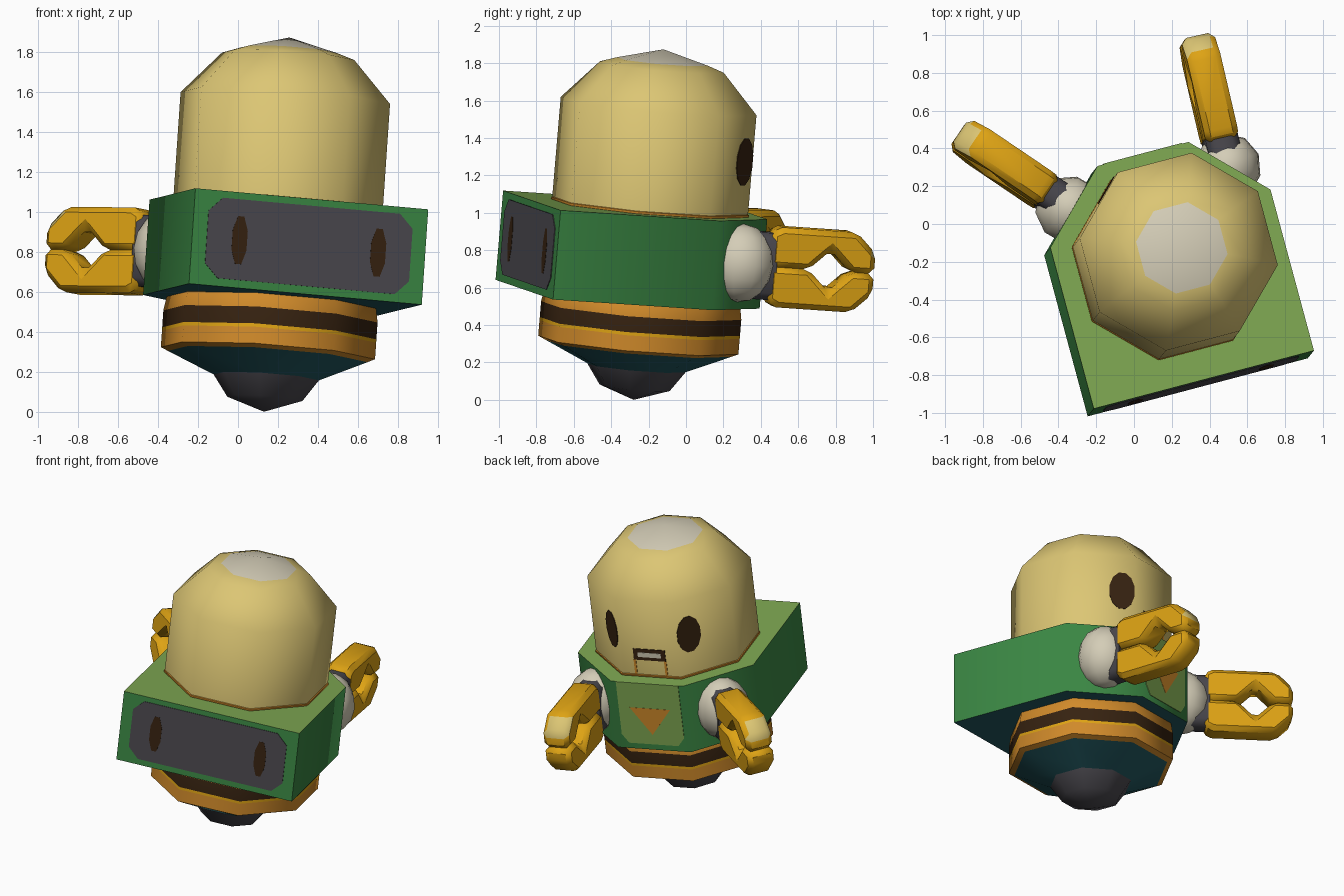
import bpy, bmesh
from math import radians, cos, sin, pi
from mathutils import Matrix, Vector

cube = bpy.data.objects.get("Cube")
if cube:
    bpy.data.objects.remove(cube, do_unlink=True)


# Materials
def material(name, rgb):
    lin = [((c / 255 + 0.055) / 1.055) ** 2.4 for c in rgb] + [1]
    m = bpy.data.materials.new(name)
    m.use_nodes = True
    m.diffuse_color = lin
    m.node_tree.nodes["Principled BSDF"].inputs["Base Color"].default_value = lin
    return m


TAN = material("tan", (220, 198, 116))
CREAM = material("cream", (212, 205, 183))
GREEN = material("dark green", (58, 134, 67))
LIGHT = material("light green", (127, 168, 82))
TEAL = material("teal", (36, 92, 100))
ORANGE = material("orange", (208, 138, 42))
GOLD = material("gold", (222, 163, 20))
BROWN = material("brown", (54, 34, 16))
GREY = material("charcoal grey", (74, 72, 78))

# Leaning body frame: z along the body axis, y toward the face
UP = Vector((0.068, 0.085, 1)).normalized()
SIDE = Vector((-0.255, 0.967, 0)).cross(UP).normalized()
FWD = UP.cross(SIDE)
FRAME = Matrix((SIDE, FWD, UP)).transposed().to_4x4()
FRAME.translation = (0.13, -0.28, 0)

# Axis swaps for drawing a profile facing forward, or seen from the side
FACING = Matrix(((1, 0, 0, 0), (0, 0, 1, 0), (0, 1, 0, 0), (0, 0, 0, 1)))
SIDEWAYS = Matrix(((0, 0, 1, 0), (1, 0, 0, 0), (0, 1, 0, 0), (0, 0, 0, 1)))


def turn(degrees):
    return Matrix.Rotation(radians(degrees), 4, "Z")


def finish(name, bm, mats, matrix=Matrix(), angle=50, bevel=0):
    bm.transform(FRAME @ matrix)
    bmesh.ops.recalc_face_normals(bm, faces=bm.faces)
    mesh = bpy.data.meshes.new(name)
    bm.to_mesh(mesh)
    bm.free()
    for m in mats:
        mesh.materials.append(m)
    ob = bpy.data.objects.new(name, mesh)
    bpy.context.collection.objects.link(ob)
    bpy.ops.object.select_all(action="DESELECT")
    ob.select_set(True)
    bpy.context.view_layer.objects.active = ob
    bpy.ops.object.shade_smooth_by_angle(angle=radians(angle))
    if bevel:
        mod = ob.modifiers.new("Bevel", "BEVEL")
        mod.width = bevel
        mod.segments = 1
    return ob


def prism(name, pts, lo, hi, mats, matrix=Matrix(), paint=None, **kw):
    """Extrude an outline; paint maps the index of a side, or 'lo'/'hi', to a slot."""
    bm = bmesh.new()
    a = [bm.verts.new((x, y, lo)) for x, y in pts]
    b = [bm.verts.new((x, y, hi)) for x, y in pts]
    faces = {"lo": bm.faces.new(a), "hi": bm.faces.new(b)}
    for i in range(len(pts)):
        j = (i + 1) % len(pts)
        faces[i] = bm.faces.new((a[i], a[j], b[j], b[i]))
    for key, slot in (paint or {}).items():
        faces[key].material_index = slot
    return finish(name, bm, mats, matrix, **kw)


def plate(name, pts, depth, mat, yaw=0, lift=0.004):
    return prism(name, pts, depth - 0.004, depth + lift, [mat], turn(yaw) @ FACING)


def lathe(name, profile, bands, mats):
    """Eight-sided turned form; bands gives the material slot of each step."""
    bm = bmesh.new()
    rings = []
    for r, h in profile:
        angles = [pi / 8 + k * pi / 4 for k in range(8)]
        rings.append([bm.verts.new((r * cos(t), r * sin(t), h)) for t in angles])
    for lower, upper, slot in zip(rings, rings[1:], bands):
        for k in range(8):
            j = (k + 1) % 8
            f = bm.faces.new((lower[k], lower[j], upper[j], upper[k]))
            f.material_index = slot
    bmesh.ops.remove_doubles(bm, verts=bm.verts, dist=0.001)
    return finish(name, bm, mats)


def oval(cx, cy, rx, ry, n=12):
    return [(cx + rx * cos(2 * pi * (k + 0.5) / n), cy + ry * sin(2 * pi * (k + 0.5) / n))
            for k in range(n)]


def box(w, lo, hi, cx=0):
    return [(cx - w, lo), (cx + w, lo), (cx + w, hi), (cx - w, hi)]


def chamfered(w, lo, hi, c):
    return [(-w + c, lo), (w - c, lo), (w, lo + c), (w, hi - c),
            (w - c, hi), (-w + c, hi), (-w, hi - c), (-w, lo + c)]


# Head with pale crown
lathe("head", [(0.5, 1.0), (0.535, 1.03), (0.535, 1.042), (0.53, 1.045), (0.53, 1.58),
               (0.335, 1.79), (0.245, 1.82), (0, 1.885)],
      [0, 1, 1, 0, 0, 0, 2], [TAN, ORANGE, CREAM])

# Face
for side, label in ((1, "left"), (-1, "right")):
    plate(label + "_eye", oval(-0.116 * side, 1.33, 0.085, 0.13), 0.49, BROWN, -45 * side)
    plate(label + "_jaw_line", box(0.008, 1.045, 1.15, 0.105 * side), 0.49, ORANGE)
plate("mouth", box(0.11, 1.15, 1.23), 0.49, BROWN)
plate("teeth", box(0.08, 1.172, 1.205), 0.49, CREAM, lift=0.0055)

# Torso block with chamfered front corners
prism("torso", [(-0.605, -0.655), (0.605, -0.655), (0.605, 0.23),
                (0.25, 0.585), (-0.25, 0.585), (-0.605, 0.23)],
      0.55, 1.03, [GREEN, LIGHT, TEAL], paint={"hi": 1, "lo": 2})
plate("chest_panel", [(-0.17, 0.59), (0.17, 0.59), (0.215, 0.65), (0.215, 1.03),
                      (-0.215, 1.03), (-0.215, 0.65)], 0.585, LIGHT)
plate("chest_triangle", [(0, 0.66), (0.14, 0.85), (-0.14, 0.85)], 0.585, ORANGE, lift=0.0055)

# Back panel with two slots
plate("back_panel", chamfered(0.53, 0.59, 0.995, 0.07), 0.655, GREY, 180)
for side, label in ((1, "left"), (-1, "right")):
    plate(label + "_back_slot", oval(-0.36 * side, 0.79, 0.042, 0.13, 8), 0.655, BROWN, 180,
          lift=0.0055)

# Striped waist, sloping underside and bottom thruster
lathe("waist", [(0.5, 0.6), (0.525, 0.58), (0.542, 0.48), (0.542, 0.395), (0.542, 0.378),
                (0.542, 0.295), (0.505, 0.278), (0.26, 0.17)],
      [0, 0, 1, 2, 0, 0, 3], [ORANGE, BROWN, GOLD, TEAL])
lathe("thruster", [(0.25, 0.2), (0.268, 0.175), (0.19, 0.065), (0, 0)], [0, 0, 0], [GREY])

# Arms: shoulder dome, cuff and a two-jawed claw with a diamond gap
JAW = [(0.13, 0), (0.13, 0.185), (0.19, 0.215), (0.6, 0.215), (0.71, 0.11),
       (0.71, 0), (0.58, 0), (0.465, 0.11), (0.35, 0)]
for side, label, yaw in ((1, "left", -2), (-1, "right", 41)):
    dome = bmesh.new()
    bmesh.ops.create_uvsphere(dome, u_segments=10, v_segments=8, radius=1)
    place = Matrix.Translation((0.43 * side, 0.41, 0.8)) @ turn(-45 * side)
    finish(label + "_shoulder", dome, [CREAM], place @ Matrix.Diagonal((0.18, 0.19, 0.21, 1)))
    arm = Matrix.Translation((0.43 * side, 0.42, 0.795)) @ turn(yaw)
    prism(label + "_cuff", chamfered(0.088, -0.18, 0.18, 0.04), -0.05, 0.17, [GREY],
          arm @ FACING)
    for sign, part in ((1, "upper"), (-1, "lower")):
        prism(label + "_" + part + "_jaw", [(t, h * sign) for t, h in JAW], -0.09, 0.09,
              [GOLD, TAN], arm @ SIDEWAYS, paint={3: 1} if sign > 0 else None, bevel=0.03)
